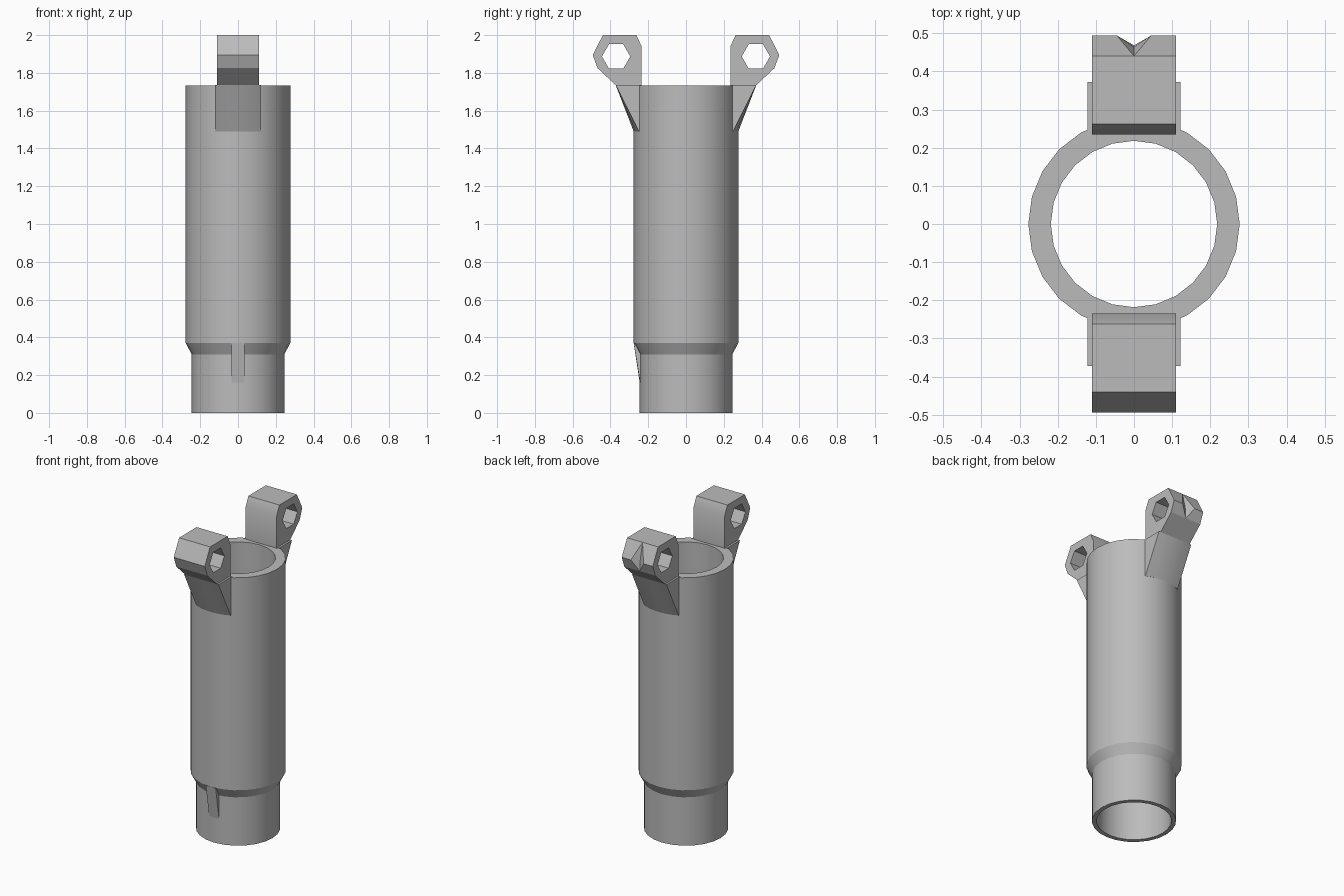
import bpy, bmesh, math

if "Cube" in bpy.data.objects:
    bpy.data.objects.remove(bpy.data.objects["Cube"], do_unlink=True)

grey = bpy.data.materials.new("plain grey")
grey.use_nodes = True
grey.diffuse_color = (0.5, 0.5, 0.5, 1)
grey.node_tree.nodes["Principled BSDF"].inputs["Base Color"].default_value = (0.5, 0.5, 0.5, 1)

SIDES, OUTER, LOWER, BORE, TOP = 24, 0.277, 0.245, 0.218, 1.733


def finish(name, bm, angle=30):
    bmesh.ops.remove_doubles(bm, verts=bm.verts, dist=0.0005)
    bmesh.ops.recalc_face_normals(bm, faces=bm.faces)
    mesh = bpy.data.meshes.new(name)
    bm.to_mesh(mesh)
    bm.free()
    mesh.materials.append(grey)
    ob = bpy.data.objects.new(name, mesh)
    bpy.context.collection.objects.link(ob)
    bpy.ops.object.select_all(action='DESELECT')
    ob.select_set(True)
    bpy.context.view_layer.objects.active = ob
    bpy.ops.object.shade_smooth_by_angle(angle=math.radians(angle))
    return ob


def skin(bm, rows, closed=False):
    """Join neighbouring rows of points with quads."""
    grid = [[bm.verts.new(p) for p in row] for row in rows]
    pairs = list(zip(grid, grid[1:])) + ([(grid[-1], grid[0])] if closed else [])
    for a, b in pairs:
        for i in range(len(a) - 1):
            bm.faces.new((a[i], a[i + 1], b[i + 1], b[i]))
    return grid


# Hollow stepped tube, turned from a closed wall section
def tube():
    bm = bmesh.new()
    section = [(BORE, 0), (LOWER, 0), (LOWER, 0.31), (OUTER, 0.37), (OUTER, TOP), (BORE, TOP)]
    turns = [2 * math.pi * i / SIDES for i in range(SIDES + 1)]
    skin(bm, [[(r * math.cos(t), r * math.sin(t), z) for t in turns] for r, z in section], True)
    finish("tube", bm, 25)


# Wedge that grows out of the round wall up to a straight top edge
def wedge(name, side, columns, radius, reach, low, high):
    bm = bmesh.new()
    wall = [math.sqrt(radius ** 2 - x * x) for x in columns]
    rows = [[(x, side * reach, high) for x in columns],
            [(x, side * y, low) for x, y in zip(columns, wall)],
            [(x, side * (y - 0.012), low) for x, y in zip(columns, wall)],
            [(x, side * (y - 0.012), high) for x, y in zip(columns, wall)]]
    grid = skin(bm, rows, True)
    for end in (0, -1):
        bm.faces.new([row[end] for row in grid])
    finish(name, bm, 30)


# Lug with a hexagonal cross hole; the rear one has a notch in its outer edge
def lug(name, side, notched):
    outline = [(0.235, TOP), (0.235, 1.94), (0.262, 2.0), (0.44, 2.0),
               (0.494, 1.895), (0.468, 1.825), (0.37, TOP)]
    rows = []
    for i, (y, z) in enumerate(outline):
        half = 0.045 if i == 4 else 0
        dent = 0.03 if notched and i == 4 else 0
        xs = (-0.11, -half, 0, half, 0.11) if notched else (-0.11, 0.11)
        rows.append([(x, side * (y - (dent if x == 0 else 0)), z) for x in xs])
    bm = bmesh.new()
    if notched:
        grid = [[bm.verts.new(p) for p in row] for row in rows]
        for a, b in zip(grid, grid[1:] + grid[:1]):
            for i in range(4):
                bm.faces.new((a[i], a[i + 1], b[i + 1], b[i]))
    else:
        grid = skin(bm, rows, True)
    for end in (0, -1):
        bm.faces.new([row[end] for row in grid])
    ob = finish(name, bm)

    bm = bmesh.new()
    hexagon = [(side * 0.37 + 0.075 * math.cos(k * math.pi / 3),
                1.887 + 0.075 * math.sin(k * math.pi / 3)) for k in range(6)]
    ends = [[bm.verts.new((x, y, z)) for y, z in hexagon] for x in (-0.2, 0.2)]
    for ring in ends:
        bm.faces.new(ring)
    for k in range(6):
        n = (k + 1) % 6
        bm.faces.new((ends[0][k], ends[0][n], ends[1][n], ends[1][k]))
    cutter = finish(name + "_hole_cutter", bm)
    cutter.hide_render = True

    # Cut the hole, then drop the cutter
    cut = ob.modifiers.new("hole", 'BOOLEAN')
    cut.operation, cut.solver, cut.object = 'DIFFERENCE', 'EXACT', cutter
    bpy.context.view_layer.objects.active = ob
    bpy.ops.object.modifier_apply(modifier=cut.name)
    bpy.data.objects.remove(cutter, do_unlink=True)
    bpy.ops.object.select_all(action='DESELECT')
    ob.select_set(True)
    bpy.ops.object.shade_smooth_by_angle(angle=math.radians(25))


tube()
for place, side in (("front", -1), ("back", 1)):
    wedge(place + "_gusset", side, (-0.122, -0.072, 0, 0.072, 0.122), OUTER, 0.372, 1.49, TOP + 0.002)
    lug(place + "_lug", side, place == "back")
wedge("front_key", -1, (-0.035, 0, 0.035), LOWER, OUTER, 0.16, 0.37)
